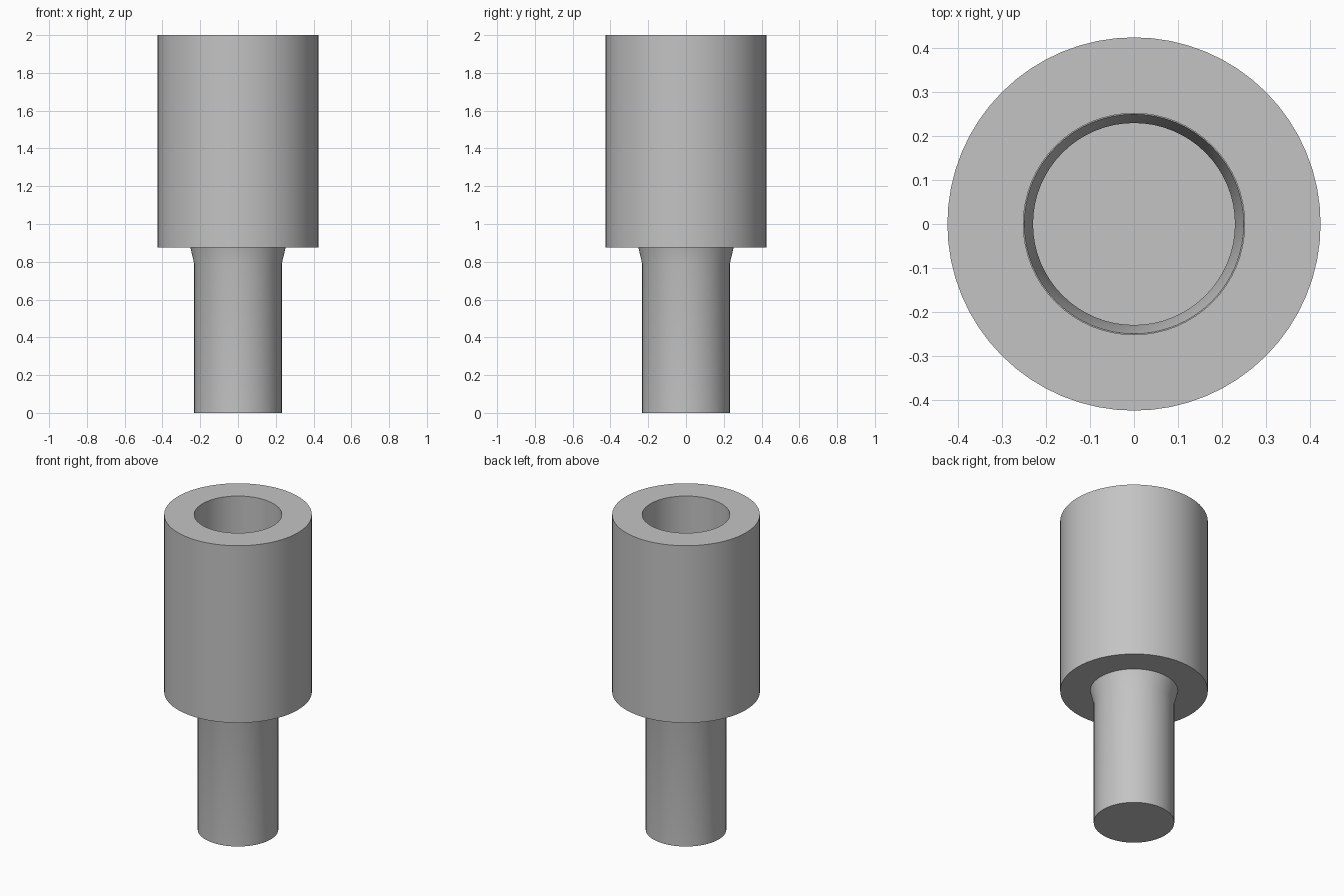
import bpy, bmesh, math
from mathutils import Matrix

SEGMENTS = 64

cube = bpy.data.objects.get("Cube")
if cube:
    bpy.data.objects.remove(cube, do_unlink=True)

grey = bpy.data.materials.new("light_grey")
grey.use_nodes = True
colour = (0.55, 0.55, 0.55, 1)
grey.diffuse_color = colour
grey.node_tree.nodes["Principled BSDF"].inputs["Base Color"].default_value = colour


def lathe(name, profile, closed):
    """Revolve a profile of (radius, z) points around the vertical axis."""
    bm = bmesh.new()
    verts = [bm.verts.new((r, 0, z)) for r, z in profile]
    ends = verts[1:] + ([verts[0]] if closed else [])
    edges = [bm.edges.new(pair) for pair in zip(verts, ends)]
    bmesh.ops.spin(bm, geom=verts + edges, cent=(0, 0, 0), axis=(0, 0, 1),
                   angle=math.tau, steps=SEGMENTS, use_merge=True)
    bmesh.ops.remove_doubles(bm, verts=bm.verts, dist=0.0002)
    bmesh.ops.recalc_face_normals(bm, faces=bm.faces)
    mesh = bpy.data.meshes.new(name)
    bm.to_mesh(mesh)
    bm.free()
    mesh.materials.append(grey)
    obj = bpy.data.objects.new(name, mesh)
    bpy.context.collection.objects.link(obj)
    bpy.ops.object.select_all(action="DESELECT")
    obj.select_set(True)
    bpy.context.view_layer.objects.active = obj
    bpy.ops.object.shade_smooth_by_angle(angle=math.radians(30))
    return obj


BODY_R, BORE_R, STEM_R = 0.425, 0.252, 0.232
TOP, SHOULDER, NECK, WALL = 2.0, 0.875, 0.79, 0.002

# Wide sleeve with an open bore
lathe("sleeve", [(BORE_R, SHOULDER), (BODY_R, SHOULDER),
                 (BODY_R, TOP), (BORE_R, TOP)], True)

# Hollow stem with a flared neck and a closed foot
lathe("stem", [(0, 0), (STEM_R, 0), (STEM_R, NECK), (BORE_R, SHOULDER),
               (BORE_R - WALL, SHOULDER), (STEM_R - WALL, NECK),
               (STEM_R - WALL, WALL), (0, WALL)], False)
